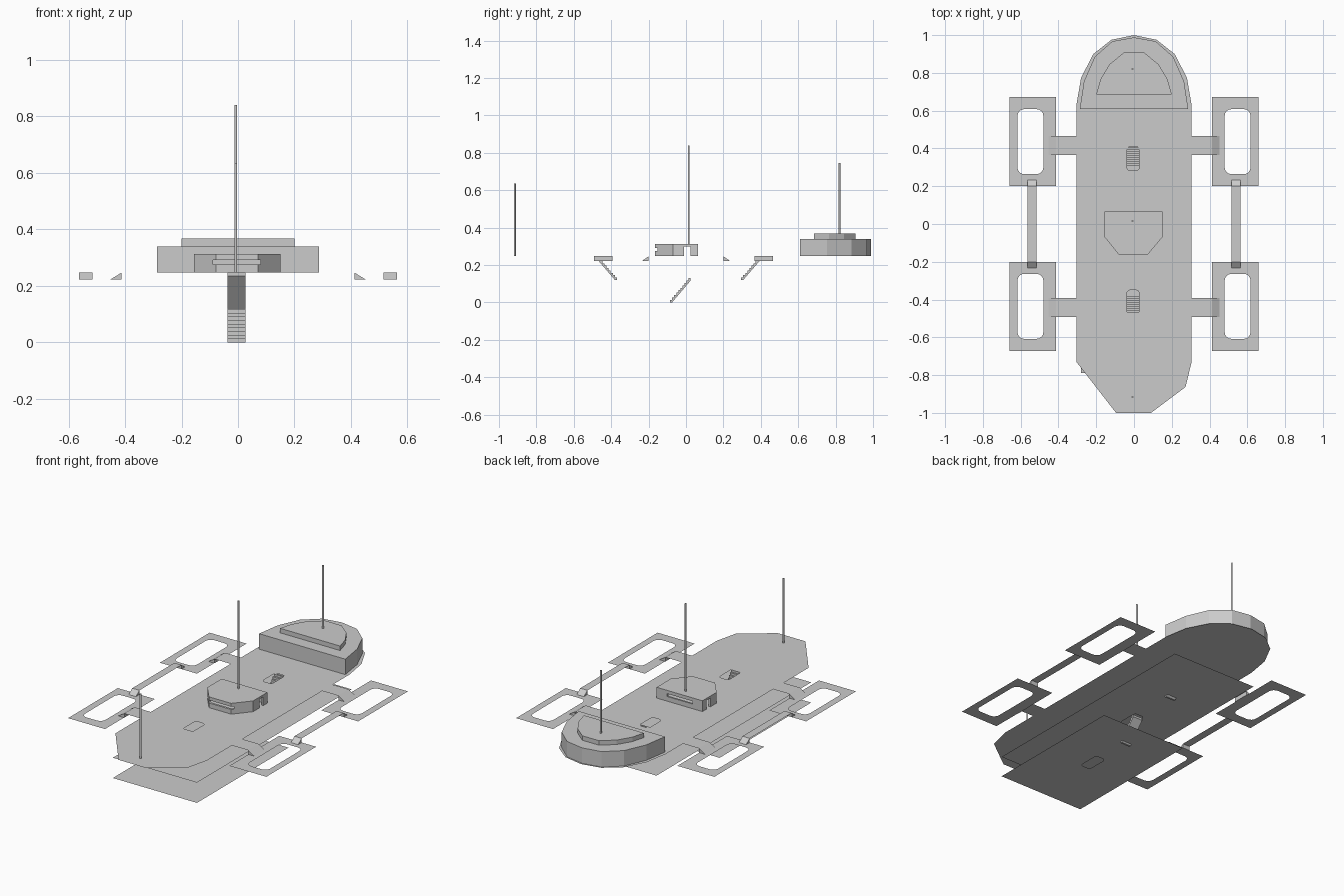
import bpy, bmesh, math
from mathutils import Vector

if "Cube" in bpy.data.objects:
    bpy.data.objects.remove(bpy.data.objects["Cube"])

DECK, FRAME, MID, LOW = 0.247, 0.222, 0.13, 0.008


def finish(bm, name):
    bmesh.ops.recalc_face_normals(bm, faces=bm.faces[:])
    me = bpy.data.meshes.new(name)
    bm.to_mesh(me)
    bm.free()
    ob = bpy.data.objects.new(name, me)
    bpy.context.collection.objects.link(ob)
    return ob


def rect(x0, x1, y0, y1):
    return [(x0, y0), (x1, y0), (x1, y1), (x0, y1)]


def round_rect(x0, x1, y0, y1, r, n=4):
    pts = []
    for cx, cy, a in ((x1 - r, y1 - r, 0), (x0 + r, y1 - r, 90),
                      (x0 + r, y0 + r, 180), (x1 - r, y0 + r, 270)):
        for i in range(n + 1):
            t = math.radians(a + 90 * i / n)
            pts.append((cx + r * math.cos(t), cy + r * math.sin(t)))
    return pts


def sheet(name, z, outline, holes=()):
    """Flat plate without thickness, with optional holes."""
    bm = bmesh.new()
    edges = []
    for loop in (outline, *holes):
        vs = [bm.verts.new((x, y, z)) for x, y in loop]
        edges += [bm.edges.new((vs[i - 1], vs[i])) for i in range(len(vs))]
    bmesh.ops.triangle_fill(bm, edges=edges, use_beauty=True, normal=(0, 0, 1))
    ob = finish(bm, name)
    if ob.data.polygons[0].normal.z < 0:
        ob.data.flip_normals()
    return ob


def extrude(name, pts3, vec):
    """Prism from a closed 3D profile pushed along vec."""
    bm = bmesh.new()
    f = bm.faces.new([bm.verts.new(p) for p in pts3])
    r = bmesh.ops.extrude_face_region(bm, geom=[f], use_keep_orig=True)
    vs = [g for g in r["geom"] if isinstance(g, bmesh.types.BMVert)]
    bmesh.ops.translate(bm, verts=vs, vec=Vector(vec))
    return finish(bm, name)


def prism(name, outline, z0, z1):
    return extrude(name, [(x, y, z0) for x, y in outline], (0, 0, z1 - z0))


def cut(ob, cutter):
    m = ob.modifiers.new("cut", "BOOLEAN")
    m.operation, m.solver, m.object = "DIFFERENCE", "EXACT", cutter
    bpy.context.view_layer.objects.active = ob
    bpy.ops.object.modifier_apply(modifier=m.name)
    bpy.data.objects.remove(cutter)


def mirrored(half):
    """Right-hand half outline -> full outline (last point on the axis if x = 0)."""
    return half + [(-x, y) for x, y in reversed(half) if x > 0]


def stairs(name, y_low, y_high, z0, z1, n=10):
    dy, dz = (y_high - y_low) / n, (z1 - z0) / n
    pts = []
    for i in range(n):
        pts += [(y_low + i * dy, z0 + i * dz), (y_low + i * dy, z0 + (i + 1) * dz)]
    pts += [(y_high, z1), (y_high, z1 - dz), (y_low + dy, z0)]
    extrude(name, [(-0.037, y, z) for y, z in pts], (0.063, 0, 0))


# Decks with stair openings
bow = [(0.305, 0.63), (0.28, 0.775), (0.215, 0.9), (0.12, 0.975), (0, 1)]
stern = [(-0.305, -0.73), (-0.095, -1), (0.09, -1), (0.273, -0.863), (0.305, -0.73)]


def opening(y0, y1):
    return round_rect(-0.037, 0.027, y0, y1, 0.017)


sheet("main_deck", DECK, mirrored(bow) + stern, [opening(0.282, 0.41), opening(-0.477, -0.35)])
sheet("middle_deck", MID, rect(-0.28, 0.28, -0.79, 0.68), [opening(-0.09, 0.04)])
sheet("lower_deck", LOW, rect(-0.28, 0.28, -0.79, 0.08), [opening(-0.42, -0.29)])

# Stairs between decks
stairs("rear_stairs", 0.295, 0.405, 0.12, DECK)
stairs("front_stairs", -0.37, -0.478, 0.12, DECK)
stairs("lower_stairs", -0.085, 0.025, 0.0, MID)

# Side platforms, arms and walkways with small ramps
for sx, side in ((1, "right"), (-1, "left")):
    for sy, end in ((1, "rear"), (-1, "front")):
        tag = f"{end}_{side}"
        off = 0.004 if sy > 0 else -0.004

        def box(x0, x1, y0, y1):
            return rect(*sorted((sx * x0, sx * x1)), *sorted((sy * y0 + off, sy * y1 + off)))

        hx = sorted((sx * 0.48, sx * 0.617))
        hy = sorted((sy * 0.264, sy * 0.608))
        sheet(f"{tag}_platform", FRAME, box(0.414, 0.66, 0.196, 0.669),
              [round_rect(*hx, *hy, 0.035)])
        ya, yb = (0.365, 0.465) if sy > 0 else (-0.493, -0.393)
        sheet(f"{tag}_arm", DECK, rect(*sorted((sx * 0.305, sx * 0.412)), ya, yb))
        extrude(f"{tag}_arm_ramp", [(sx * 0.412, ya, FRAME), (sx * 0.412, ya, DECK),
                                    (sx * 0.453, ya, FRAME)], (0, yb - ya, 0))
        w0, w1 = sy * 0.196 + off, sy * 0.23 + off
        extrude(f"{tag}_walkway_ramp", [(sx * 0.516, w0, FRAME), (sx * 0.516, w0, DECK),
                                        (sx * 0.516, w1, FRAME)], (sx * 0.048, 0, 0))
    sheet(f"{side}_walkway", DECK, rect(*sorted((sx * 0.516, sx * 0.564)), -0.2, 0.2))

# Stepped house at the bow
prism("bow_house", mirrored([(0.287, 0.61), (0.265, 0.755), (0.208, 0.885),
                             (0.115, 0.967), (0, 0.988)]), DECK, 0.34)
prism("bow_house_roof", mirrored([(0.2, 0.685), (0.178, 0.765),
                                  (0.13, 0.845), (0.055, 0.907)]), 0.34, 0.367)

# Hollow cabin with doors on the sides and window slots front and back
cab = [(-0.155, 0.065), (-0.155, -0.07), (-0.078, -0.165),
       (0.07, -0.165), (0.15, -0.07), (0.15, 0.065)]
cabin = prism("cabin", cab, DECK, 0.312)
inner = [(-0.002 + (x + 0.002) * 0.92, -0.04 + (y + 0.04) * 0.9) for x, y in cab]
cut(cabin, prism("cutter", inner, 0.2, 0.302))
cut(cabin, prism("cutter", rect(-0.088, 0.08, -0.3, 0.3), 0.275, 0.292))
cut(cabin, prism("cutter", rect(-0.3, 0.3, -0.01, 0.025), 0.2, 0.3))

# Masts
for name, y, z0, z1 in (("front_mast", -0.915, DECK, 0.635),
                        ("cabin_mast", 0.015, 0.312, 0.84),
                        ("bow_mast", 0.82, 0.367, 0.745)):
    bpy.ops.mesh.primitive_cylinder_add(vertices=12, radius=0.005, depth=z1 - z0,
                                        location=(-0.008, y, (z0 + z1) / 2))
    bpy.context.object.name = name
